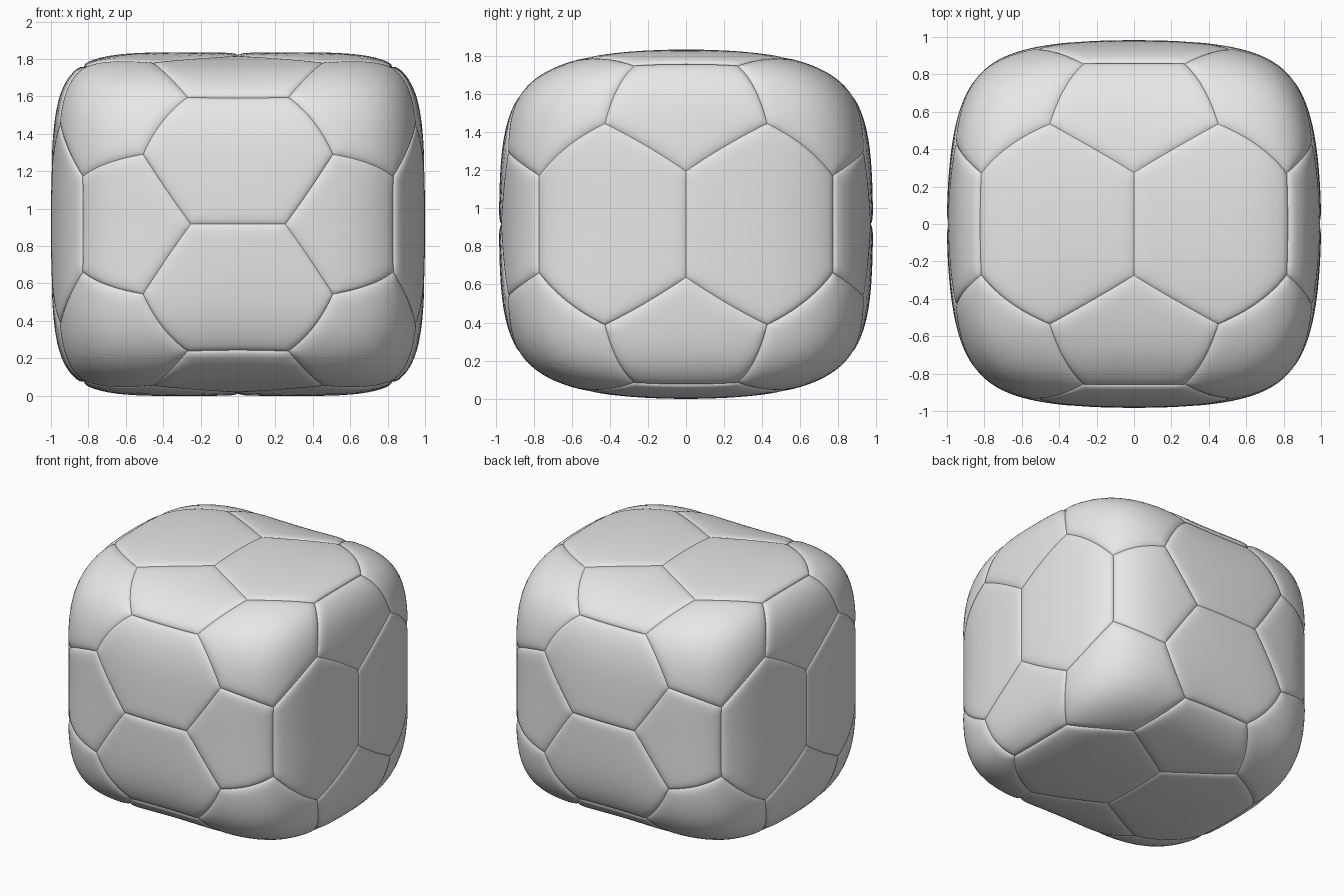
import bpy
import bmesh
from itertools import product
from mathutils import Vector

cube = bpy.data.objects.get("Cube")
if cube:
    bpy.data.objects.remove(cube, do_unlink=True)

PHI = (1 + 5 ** 0.5) / 2
HALF_X, HALF_Y, HALF_Z = 1.0, 0.983, 0.917
SEGMENTS = 14
# Seam cross-section: distance from the seam, depth below the panel
SEAM = [(0, 0.013), (0.006, 0.0085), (0.016, 0.0045), (0.032, 0.0015), (0.055, 0)]
INNER = [0.88, 0.74, 0.58, 0.4, 0.2]


def ball_panels():
    """Flat pentagons and hexagons of a truncated icosahedron."""
    bm = bmesh.new()
    corners = set()
    for base in ((0, 1, 3 * PHI), (1, 2 + PHI, 2 * PHI), (PHI, 2, 2 * PHI + 1)):
        for signs in product((-1, 1), repeat=3):
            p = [round(a * s, 5) + 0.0 for a, s in zip(base, signs)]
            for k in range(3):
                corners.add(tuple(p[k:] + p[:k]))
    for p in sorted(corners):
        bm.verts.new(Vector(p).normalized())
    bmesh.ops.convex_hull(bm, input=bm.verts[:])
    bmesh.ops.dissolve_limit(bm, angle_limit=0.1, verts=bm.verts[:], edges=bm.edges[:])
    bmesh.ops.recalc_face_normals(bm, faces=bm.faces[:])
    panels = [[v.co.copy() for v in f.verts] for f in bm.faces]
    bm.free()
    return panels


def boxy(point, depth):
    """Push a direction out to the rounded box, then sink it by depth."""
    x, y, z = point.normalized()
    xx, yy, zz = x * x, y * y, z * z
    corner = 1 + 1.35 * xx * yy * zz
    box = Vector((HALF_X * x * (1 + 0.28 * yy + 0.45 * zz),
                  HALF_Y * y * (1 + 0.35 * xx + 0.42 * zz),
                  HALF_Z * z * (1 + 0.55 * xx + 0.21 * yy)))
    return box * corner * (1 - depth) + Vector((0, 0, HALF_Z))


def add_panel(bm, corners):
    """Padded panel made of rings that run from the seam to the middle."""
    count = len(corners)
    middle = sum(corners, Vector()) / count
    outline = [corners[i].lerp(corners[(i + 1) % count], k / SEGMENTS)
               for i in range(count) for k in range(SEGMENTS)]
    apothem = ((corners[0] + corners[1]) / 2 - middle).length
    rings = [(1 - d / apothem, depth) for d, depth in SEAM]
    rings += [(rings[-1][0] * s, 0) for s in INNER]
    previous = None
    for scale, depth in rings:
        ring = [bm.verts.new(boxy(middle.lerp(p, scale), depth)) for p in outline]
        if previous:
            for i in range(len(ring)):
                j = (i + 1) % len(ring)
                bm.faces.new((previous[i], previous[j], ring[j], ring[i]))
        previous = ring
    tip = bm.verts.new(boxy(middle, 0))
    for i in range(len(previous)):
        bm.faces.new((previous[i], previous[(i + 1) % len(previous)], tip))


# Stitched ball, all panels joined along the seams
bm = bmesh.new()
for panel in ball_panels():
    add_panel(bm, panel)
bmesh.ops.remove_doubles(bm, verts=bm.verts[:], dist=0.0005)
bmesh.ops.recalc_face_normals(bm, faces=bm.faces[:])
mesh = bpy.data.meshes.new("boxy_ball")
bm.to_mesh(mesh)
bm.free()
ball = bpy.data.objects.new("boxy_ball", mesh)
bpy.context.collection.objects.link(ball)

# Plain grey material
grey = bpy.data.materials.new("light_grey")
grey.use_nodes = True
colour = (0.8, 0.8, 0.8, 1)
grey.diffuse_color = colour
grey.node_tree.nodes["Principled BSDF"].inputs["Base Color"].default_value = colour
mesh.materials.append(grey)

# Smooth padding with crisp seams
bpy.ops.object.select_all(action="DESELECT")
ball.select_set(True)
bpy.context.view_layer.objects.active = ball
bpy.ops.object.shade_smooth_by_angle(angle=0.7)
